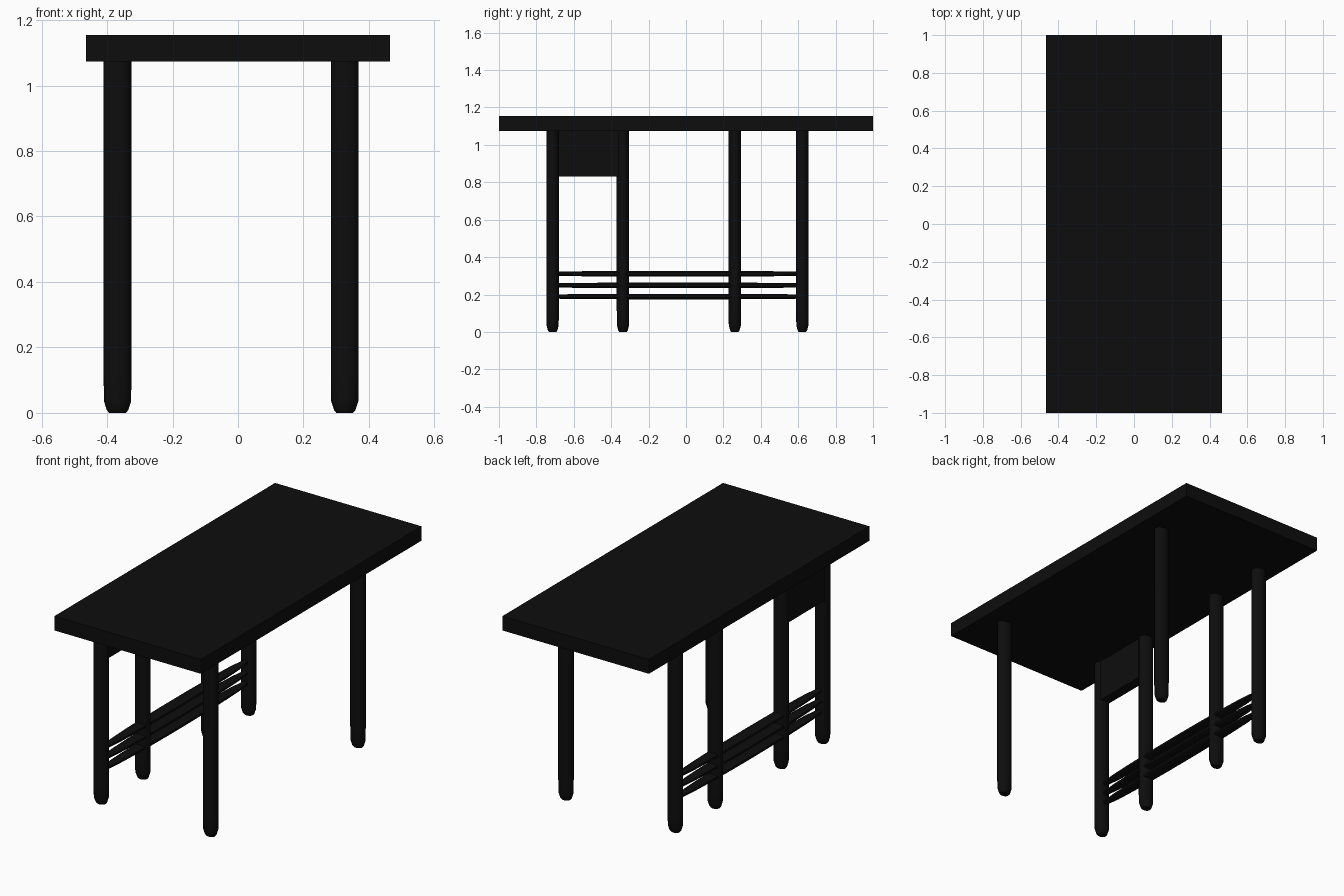
import bpy
import bmesh
import math
from mathutils import Vector

cube = bpy.data.objects.get("Cube")
if cube:
    bpy.data.objects.remove(cube, do_unlink=True)

black = bpy.data.materials.new("black_lacquer")
black.use_nodes = True
colour = (0.004, 0.004, 0.004, 1)
black.diffuse_color = colour
black.node_tree.nodes["Principled BSDF"].inputs["Base Color"].default_value = colour


def finish(name, bm):
    bmesh.ops.recalc_face_normals(bm, faces=bm.faces)
    mesh = bpy.data.meshes.new(name)
    bm.to_mesh(mesh)
    bm.free()
    mesh.materials.append(black)
    obj = bpy.data.objects.new(name, mesh)
    bpy.context.collection.objects.link(obj)
    return obj


def box(name, low, high):
    low, high = Vector(low), Vector(high)
    bm = bmesh.new()
    bmesh.ops.create_cube(bm, size=1)
    bmesh.ops.scale(bm, vec=high - low, verts=bm.verts)
    bmesh.ops.translate(bm, vec=(low + high) / 2, verts=bm.verts)
    return finish(name, bm)


def loft(name, origin, axis, side, up, sections, sides):
    """Elliptical sections (distance, half width, half height) along an axis."""
    origin, axis, side, up = map(Vector, (origin, axis, side, up))
    bm = bmesh.new()
    rings = []
    for distance, width, height in sections:
        ring = []
        for i in range(sides):
            a = math.tau * (i + 0.5) / sides
            ring.append(bm.verts.new(origin + axis * distance
                                     + side * width * math.cos(a)
                                     + up * height * math.sin(a)))
        rings.append(ring)
    for a, b in zip(rings, rings[1:]):
        for i in range(sides):
            j = (i + 1) % sides
            bm.faces.new((a[i], a[j], b[j], b[i]))
    bm.faces.new(rings[0])
    bm.faces.new(rings[-1])
    obj = finish(name, bm)
    bpy.ops.object.select_all(action="DESELECT")
    obj.select_set(True)
    bpy.context.view_layer.objects.active = obj
    bpy.ops.object.shade_smooth_by_angle(angle=math.radians(35))
    return obj


X, Y, Z = (1, 0, 0), (0, 1, 0), (0, 0, 1)
underside = 1.073
right_x, left_x = -0.368, 0.326

# Tabletop
box("tabletop", (-0.465, -1, underside), (0.465, 1, 1.155))

# Oval legs with rounded feet: four on one side, two on the other
leg_profile = [(0, 0.6), (0.008, 0.76), (0.035, 0.97), (0.12, 1), (underside, 1)]
leg_sections = [(z, 0.0435 * s, 0.034 * s) for z, s in leg_profile]
leg_spots = [(right_x, y) for y in (-0.713, -0.337, 0.261, 0.622)]
leg_spots += [(left_x, y) for y in (-0.713, 0.622)]
for n, (x, y) in enumerate(leg_spots, 1):
    loft(f"leg_{n}", (x, y, 0), Z, X, Y, leg_sections, 16)

# Hanging panel between the two front legs
box("side_panel", (right_x - 0.03, -0.713, 0.83), (right_x + 0.03, -0.337, underside))

# Flattened stretcher rails, widest in the middle
half = 0.66
rail_sections = []
for i in range(13):
    t = -1 + i / 6
    bulge = math.sqrt(max(0, 1 - t * t))
    rail_sections.append((half * t, 0.012 + 0.026 * bulge, 0.012 + 0.004 * bulge))
for n, z in enumerate((0.189, 0.249, 0.311), 1):
    loft(f"stretcher_rail_{n}", (right_x, -0.045, z), Y, X, Z, rail_sections, 8)
